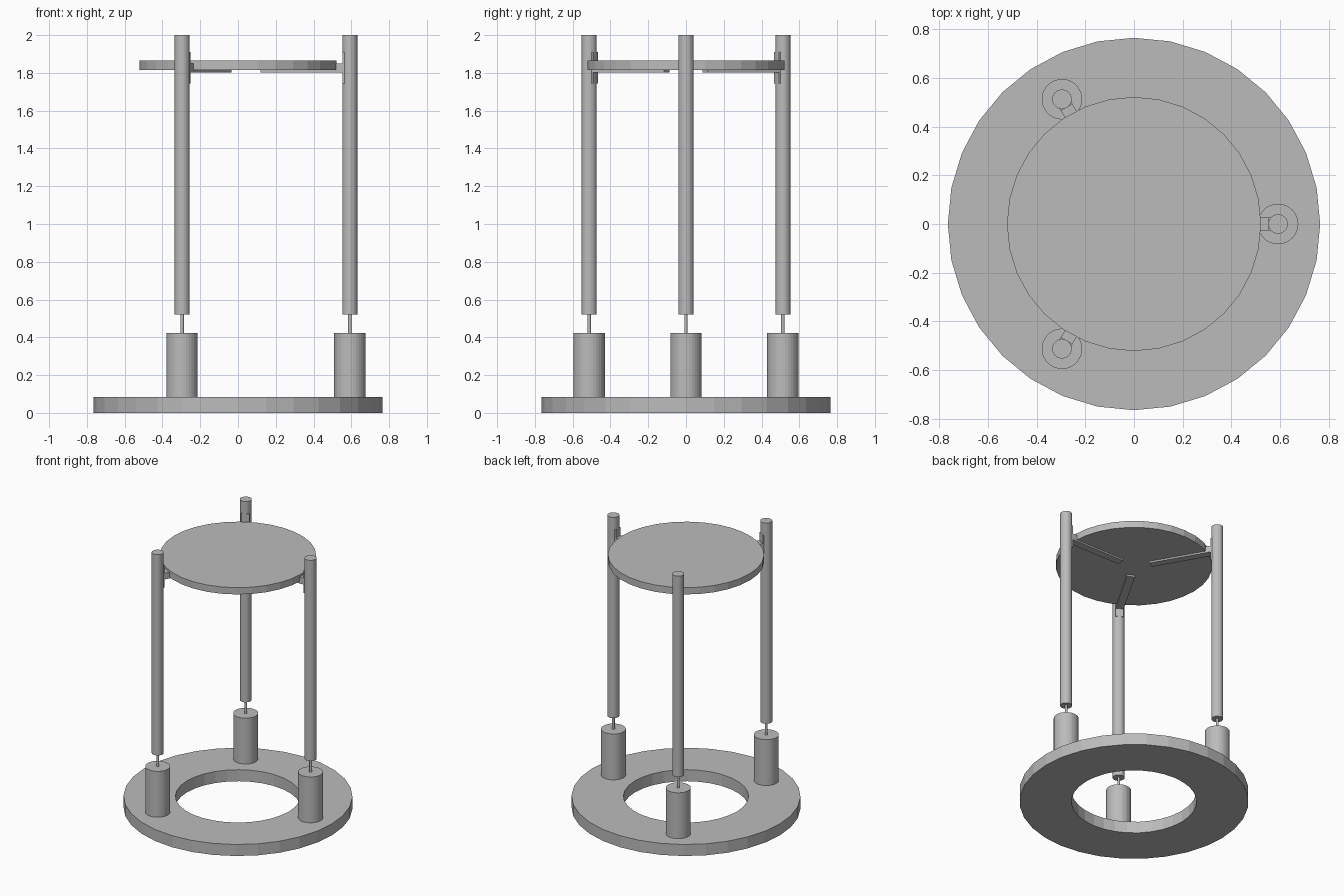
import bpy
import bmesh
from math import radians
from mathutils import Matrix

cube = bpy.data.objects.get("Cube")
if cube:
    bpy.data.objects.remove(cube, do_unlink=True)

grey = bpy.data.materials.new("mid grey")
grey.use_nodes = True
colour = (0.5, 0.5, 0.5, 1)
grey.diffuse_color = colour
grey.node_tree.nodes["Principled BSDF"].inputs["Base Color"].default_value = colour

SIDES = 32
POST_DISTANCE = 0.592


def finish(name, bm, angle=0):
    """Turn a bmesh into a named object, swung about the vertical axis."""
    bm.transform(Matrix.Rotation(radians(angle), 4, "Z"))
    bmesh.ops.recalc_face_normals(bm, faces=bm.faces)
    mesh = bpy.data.meshes.new(name)
    bm.to_mesh(mesh)
    bm.free()
    mesh.materials.append(grey)
    obj = bpy.data.objects.new(name, mesh)
    bpy.context.collection.objects.link(obj)
    return obj


def cylinder(name, radius, z0, z1, x=0, angle=0):
    bm = bmesh.new()
    bmesh.ops.create_cone(bm, cap_ends=True, segments=SIDES, radius1=radius,
                          radius2=radius, depth=z1 - z0,
                          matrix=Matrix.Translation((x, 0, (z0 + z1) / 2)))
    return finish(name, bm, angle)


def box(name, x0, x1, width, z0, z1, angle):
    bm = bmesh.new()
    place = Matrix.Translation(((x0 + x1) / 2, 0, (z0 + z1) / 2))
    bmesh.ops.create_cube(bm, size=1,
                          matrix=place @ Matrix.Diagonal((x1 - x0, width, z1 - z0, 1)))
    return finish(name, bm, angle)


def ring(name, outer, inner, z0, z1):
    """Flat ring swept from a rectangular section."""
    bm = bmesh.new()
    section = [bm.verts.new(p) for p in
               ((inner, 0, z0), (outer, 0, z0), (outer, 0, z1), (inner, 0, z1))]
    edges = [bm.edges.new((section[i], section[(i + 1) % 4])) for i in range(4)]
    bmesh.ops.spin(bm, geom=section + edges, axis=(0, 0, 1), cent=(0, 0, 0),
                   angle=radians(360), steps=SIDES, use_merge=True)
    bmesh.ops.remove_doubles(bm, verts=bm.verts, dist=0.0001)
    return finish(name, bm)


# Base and raised platform
ring("base_ring", 0.765, 0.418, 0, 0.085)
cylinder("platform_disc", 0.522, 1.815, 1.865)

# Three identical columns, each carrying a bracket under the platform
for i, angle in enumerate((0, 120, 240), 1):
    cylinder(f"motor_{i}", 0.083, 0.085, 0.423, POST_DISTANCE, angle)
    cylinder(f"shaft_{i}", 0.009, 0.423, 0.53, POST_DISTANCE, angle)
    cylinder(f"post_{i}", 0.04, 0.52, 2, POST_DISTANCE, angle)
    box(f"bracket_plate_{i}", 0.553, 0.575, 0.055, 1.743, 1.91, angle)
    box(f"bracket_block_{i}", 0.51, 0.56, 0.055, 1.803, 1.85, angle)
    box(f"bracket_arm_{i}", 0.118, 0.53, 0.055, 1.803, 1.82, angle)
